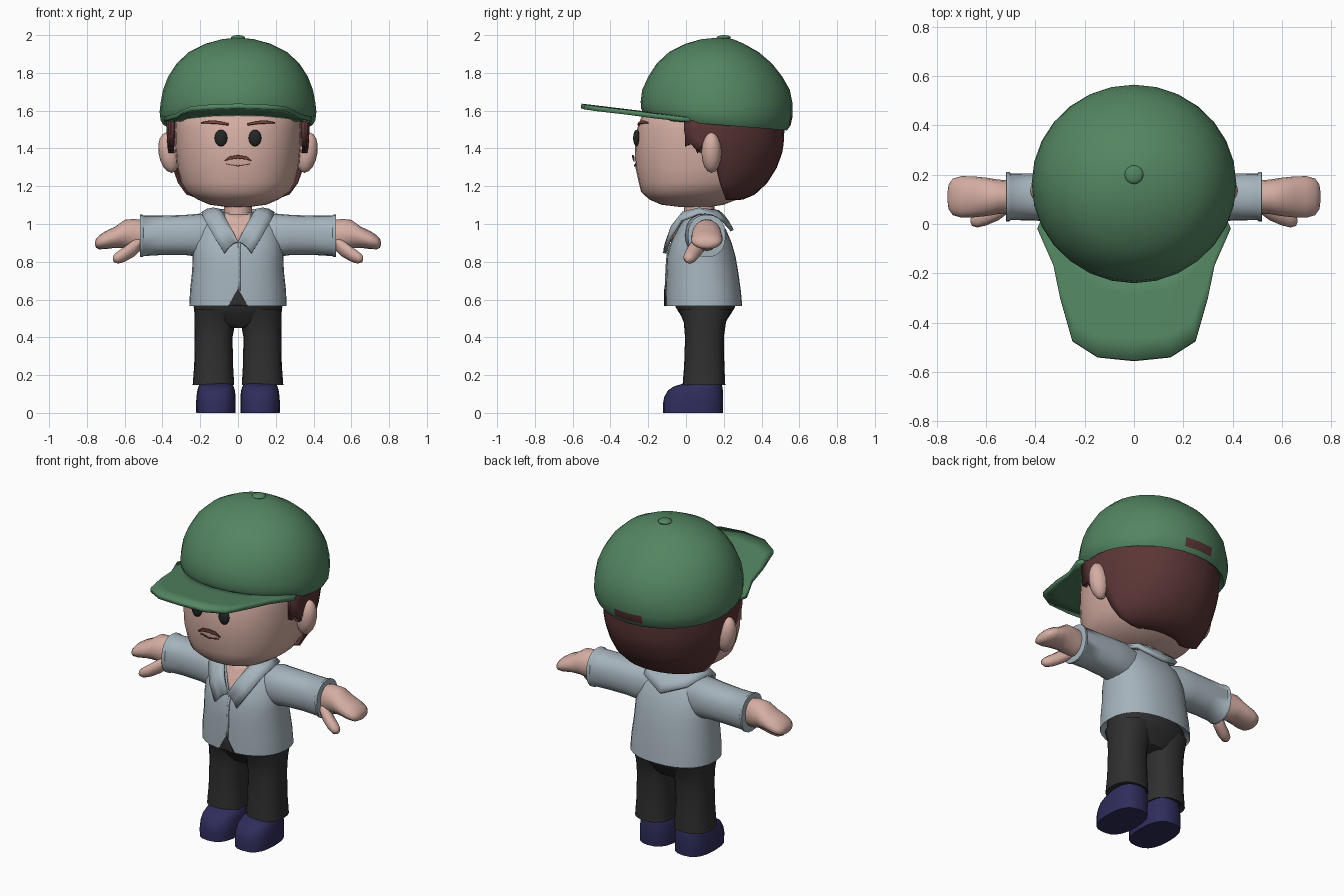
import bpy, bmesh, math
from mathutils import Vector
from mathutils.bvhtree import BVHTree


def material(name, rgb):
    m = bpy.data.materials.new(name)
    m.diffuse_color = (*rgb, 1)
    return m


GREEN = material("cap green", (0.088, 0.235, 0.122))
SKIN = material("skin", (0.66, 0.42, 0.365))
HAIR = material("hair brown", (0.105, 0.036, 0.036))
SHIRT = material("shirt grey blue", (0.38, 0.455, 0.505))
BLACK = material("trouser charcoal", (0.029, 0.029, 0.029))
NAVY = material("shoe navy", (0.028, 0.026, 0.105))
EYE = material("eye black", (0.018, 0.02, 0.02))
BROW = material("brow brown", (0.17, 0.05, 0.038))


def make(name, verts, faces, mat, mirror=False, thick=0, subdiv=0, angle=50):
    me = bpy.data.meshes.new(name)
    me.from_pydata([tuple(v) for v in verts], [], faces)
    bm = bmesh.new()
    bm.from_mesh(me)
    bmesh.ops.recalc_face_normals(bm, faces=bm.faces)
    bm.to_mesh(me)
    bm.free()
    me.materials.append(mat)
    ob = bpy.data.objects.new(name, me)
    bpy.context.collection.objects.link(ob)
    bpy.ops.object.select_all(action='DESELECT')
    ob.select_set(True)
    bpy.context.view_layer.objects.active = ob
    bpy.ops.object.shade_smooth_by_angle(angle=math.radians(angle))
    if mirror:
        m = ob.modifiers.new("mirror", 'MIRROR')
        m.merge_threshold = 0.0005
    if thick:
        s = ob.modifiers.new("thickness", 'SOLIDIFY')
        s.thickness, s.offset = thick, 0
    if subdiv:
        s = ob.modifiers.new("smooth", 'SUBSURF')
        s.levels = s.render_levels = subdiv
    return ob


def grid_faces(rows, cols, closed):
    n = cols if closed else cols - 1
    return [(r * cols + i, r * cols + (i + 1) % cols,
             (r + 1) * cols + (i + 1) % cols, (r + 1) * cols + i)
            for r in range(rows - 1) for i in range(n)]


def sgnpow(v, p):
    return math.copysign(abs(v) ** p, v)


def loft(name, rings, mat, axis='z', n=28, e=2.0, **kw):
    """z rings: (z, y_front, y_back, rx, cx, tilt); x rings: (x, cy, cz, ry, rz)."""
    verts = []
    for ring in rings:
        for i in range(n):
            t = 2 * math.pi * i / n
            c, s = sgnpow(math.cos(t), 2 / e), sgnpow(math.sin(t), 2 / e)
            if axis == 'z':
                z, f, b, rx, cx, tilt = (*ring, 0, 0)[:6]
                dy = s * (b - f) / 2
                verts.append((cx + c * rx, (f + b) / 2 + dy, z - tilt * dy))
            else:
                x, cy, cz, ry, rz = ring
                verts.append((x, cy + c * ry, cz + s * rz))
    faces = grid_faces(len(rings), n, True)
    faces += [tuple(range(n)), tuple(range((len(rings) - 1) * n, len(rings) * n))]
    return make(name, verts, faces, mat, **kw)


def ellipsoid(name, loc, radii, mat, tilt=0, mirror=False):
    rows, n = 9, 16
    verts = []
    for r in range(rows):
        p = 0.02 + (math.pi - 0.04) * r / (rows - 1)
        for i in range(n):
            t = 2 * math.pi * i / n
            x, z = radii[0] * math.sin(p) * math.cos(t), radii[2] * math.cos(p)
            verts.append((loc[0] + x + tilt * z, loc[1] + radii[1] * math.sin(p) * math.sin(t), loc[2] + z))
    faces = grid_faces(rows, n, True) + [tuple(range(n)), tuple(range((rows - 1) * n, rows * n))]
    return make(name, verts, faces, mat, mirror=mirror)


def plate(name, target, cols, mat, mirror=False, lift=0.004):
    """Thin strip laid on the front of target; cols are (x, z_low, z_high)."""
    bvh = BVHTree.FromPolygons([v.co for v in target.data.vertices],
                               [tuple(p.vertices) for p in target.data.polygons])
    fine = []
    for a, b in zip(cols, cols[1:]):
        fine += [[p + (q - p) * k / 4 for p, q in zip(a, b)] for k in range(4)]
    fine.append(cols[-1])
    verts = []
    for x, lo, hi in fine:
        for k in range(5):
            z = lo + (hi - lo) * k / 4
            hit = bvh.ray_cast(Vector((x, -2, z)), Vector((0, 1, 0)))[0]
            verts.append((x, (hit.y if hit else 0) - lift, z))
    return make(name, verts, grid_faces(len(fine), 5, False), mat, mirror=mirror, thick=0.007)


# Head and neck
head = loft("head", [(1.09, -.03, .12, .06), (1.102, -.13, .2, .15), (1.13, -.195, .27, .215),
                     (1.17, -.238, .34, .275), (1.22, -.25, .4, .302), (1.3, -.268, .45, .322),
                     (1.4, -.27, .47, .332), (1.5, -.26, .475, .335), (1.57, -.235, .47, .33),
                     (1.65, -.15, .4, .28)], SKIN, e=2.25, n=32)
loft("neck", [(.88, -.03, .15, .075), (1.0, -.01, .15, .075), (1.12, -.01, .15, .075)], SKIN)
ellipsoid("ear", (.365, .135, 1.378), (.056, .053, .107), SKIN, tilt=.12, mirror=True)

# Hair shell round the back of the head: z, front edge y, half width, back y
hair_rows = [(1.62, -.01, .375, .515), (1.5, -.01, .374, .515), (1.44, 0, .37, .512), (1.42, .03, .368, .51),
             (1.385, .06, .362, .505), (1.36, .12, .357, .497), (1.3, .16, .345, .475),
             (1.22, .18, .322, .425), (1.16, .2, .29, .36), (1.135, .21, .23, .3), (1.13, .215, .12, .24)]
hv = []
for z, edge, rx, back in hair_rows:
    t0 = math.asin(max(-.95, min(.95, (edge - .1) / (back - .1))))
    for i in range(21):
        t = t0 + (math.pi - 2 * t0) * i / 20
        hv.append((rx * sgnpow(math.cos(t), .92), .1 + (back - .1) * math.sin(t), z))
make("hair", hv, grid_faces(len(hair_rows), 21, False), HAIR, thick=.012)
# Lock of hair in front of each ear
make("hair_lock", [(.35, -.005, 1.56), (.357, .1, 1.56), (.35, -.005, 1.41), (.355, .04, 1.43),
                   (.352, .06, 1.375), (.36, .1, 1.42)],
     [(0, 2, 3, 1), (1, 3, 4, 5)], HAIR, mirror=True, thick=.03)

# Face details
ellipsoid("eye", (.09, -.262, 1.455), (.034, .018, .044), EYE, mirror=True)
plate("eyebrow", head, [(.05, 1.522, 1.532), (.1, 1.529, 1.545), (.15, 1.532, 1.547), (.195, 1.533, 1.538)],
      BROW, mirror=True, lift=.007)
plate("moustache", head, [(-.072, 1.332, 1.338), (-.045, 1.341, 1.358), (0, 1.346, 1.365),
                          (.045, 1.341, 1.358), (.072, 1.332, 1.338)], BROW, lift=.012)
plate("mouth", head, [(-.06, 1.315, 1.319), (0, 1.305, 1.31), (.06, 1.315, 1.319)], BROW)

# Cap dome with a rear adjustment opening
cap = loft("cap", [(1.56, -.17, .49, .355, 0, .08), (1.525, -.2, .535, .395, 0, .08),
                   (1.55, -.225, .553, .41, 0, .075), (1.593, -.238, .565, .415, 0, .055),
                   (1.64, -.24, .565, .41, 0, .02), (1.71, -.232, .55, .397), (1.78, -.2, .51, .37),
                   (1.85, -.155, .455, .325), (1.91, -.09, .385, .26), (1.955, 0, .305, .17),
                   (1.978, .08, .25, .085), (1.985, .15, .2, .02)], GREEN)
cap.data.materials.append(HAIR)
for p in cap.data.polygons:
    c = p.center
    if c.y > .5 and abs(c.x) < .1 and 1.53 < c.z < 1.565:
        p.material_index = 1
ellipsoid("cap_button", (0, .2, 1.986), (.038, .038, .014), GREEN)

# Cap peak: strip between the dome edge and the outer outline
inner = [(0, -.2, 1.582), (.12, -.18, 1.58), (.2, -.14, 1.573), (.28, -.08, 1.566), (.33, -.03, 1.56), (.37, .03, 1.55)]
outer = [(0, -.555, 1.625), (.148, -.54, 1.62), (.25, -.475, 1.61), (.3, -.3, 1.59), (.325, -.17, 1.572), (.392, -.02, 1.555)]
pv = [Vector(a).lerp(Vector(b), k / 4) for a, b in zip(inner, outer) for k in range(5)]
make("cap_peak", pv, grid_faces(6, 5, False), GREEN, mirror=True, thick=.025)

# Shirt body, sleeves and cuffs
shirt = loft("shirt", [(.6, -.07, .26, .22), (.565, -.108, .298, .258), (.65, -.108, .29, .254), (.75, -.104, .276, .243),
                       (.83, -.1, .262, .24), (.9, -.08, .242, .235), (.97, -.045, .212, .215),
                       (1.03, -.01, .17, .17), (1.058, .0, .145, .11)], SHIRT, e=2.3)
loft("sleeve", [(.1, .1, .94, .08, .09), (.2, .1, .94, .105, .115), (.28, .105, .942, .102, .106), (.4, .11, .94, .096, .104),
                (.5, .11, .937, .094, .107), (.505, .11, .937, .1, .112), (.518, .11, .937, .1, .112),
                (.52, .11, .937, .085, .095)], SHIRT, axis='x', n=20, e=2.3, mirror=True)

# Collar running from the front tips round the neck
c_in = [(0, -.098, .905), (.045, -.068, .99), (.085, -.01, 1.058), (.1, .07, 1.072), (.08, .145, 1.07), (0, .17, 1.065)]
c_out = [(.072, -.113, .845), (.125, -.085, .93), (.175, -.025, 1.02), (.19, .07, 1.055), (.14, .195, 1.02), (0, .245, .965)]
cv = []
for a, b in zip(c_in, c_out):
    for k in range(4):
        p = Vector(a).lerp(Vector(b), k / 3)
        p.z += .014 * math.sin(math.pi * k / 3)
        cv.append(p)
make("collar", cv, grid_faces(6, 4, False), SHIRT, mirror=True, thick=.018)

# Open neck, shirt front edge and the gap at the hem
plate("open_neck", shirt, [(-.07, 1.03, 1.05), (0, .905, 1.05), (.07, 1.03, 1.05)], SKIN)
plate("shirt_front", shirt, [(0, .655, .9), (.012, .645, .9)], SHIRT, lift=.002)
plate("hem_gap", shirt, [(-.05, .566, .568), (0, .566, .655), (.05, .566, .568)], BLACK)

# Hands
loft("hand", [(.49, .11, .94, .066, .078), (.55, .11, .942, .07, .085), (.6, .11, .947, .078, .075),
              (.65, .11, .93, .083, .056), (.7, .11, .915, .084, .048), (.735, .11, .903, .074, .037),
              (.752, .11, .898, .05, .023), (.756, .11, .897, .02, .01)], SKIN, axis='x', n=16, mirror=True)
loft("thumb", [(.51, .075, .9, .03, .035), (.55, .055, .873, .04, .045), (.6, .032, .84, .038, .04),
               (.635, .02, .823, .034, .033), (.657, .014, .818, .022, .02), (.663, .013, .818, .006, .006)],
     SKIN, axis='x', n=12, mirror=True)

# Trousers
loft("hips", [(.45, .02, .19, .11), (.475, 0, .205, .19), (.52, -.03, .235, .225), (.56, -.055, .26, .235),
              (.62, -.06, .25, .225)], BLACK, e=2.3)
loft("trouser_leg", [(.165, .01, .19, .09, .13), (.148, -.018, .208, .11, .13), (.25, -.01, .203, .103, .129),
                     (.4, -.005, .2, .1, .129), (.48, -.012, .212, .108, .122), (.55, -.04, .24, .112, .12)],
     BLACK, n=20, e=2.4, mirror=True)

# Shoes
loft("shoe", [(0, -.122, .195, .104, .117), (.05, -.122, .197, .105, .117), (.085, -.115, .197, .104, .116),
              (.12, -.095, .195, .099, .116), (.14, -.065, .192, .093, .116), (.155, -.015, .188, .085, .118)],
     NAVY, n=20, e=2.6, mirror=True)
